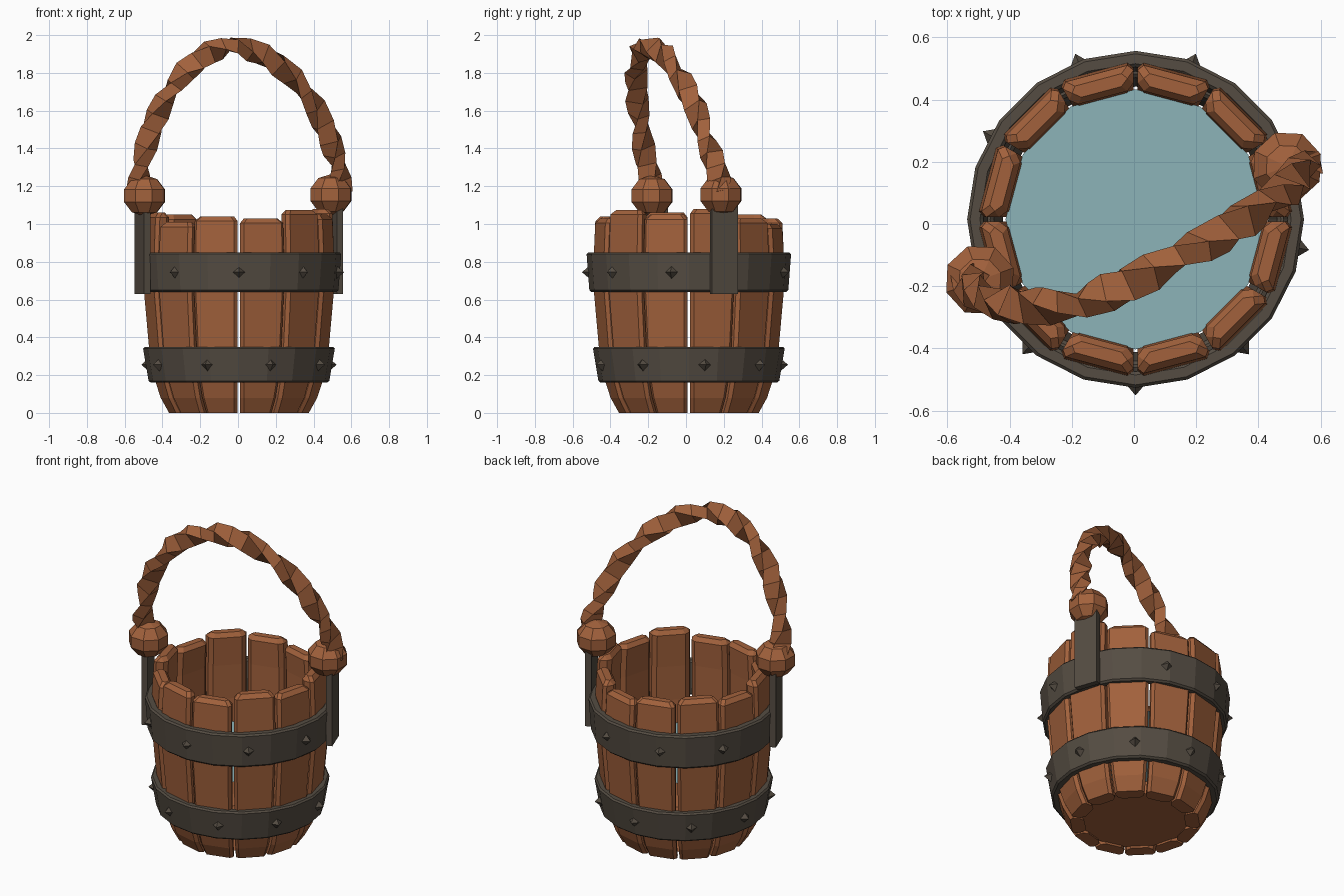
import bpy, bmesh, math
from mathutils import Vector, Matrix

if "Cube" in bpy.data.objects:
    bpy.data.objects.remove(bpy.data.objects["Cube"], do_unlink=True)

CENTRE = Vector((0.005, 0.015, 0))


def material(name, colour):
    m = bpy.data.materials.new(name)
    m.use_nodes = True
    m.diffuse_color = (*colour, 1)
    m.node_tree.nodes["Principled BSDF"].inputs["Base Color"].default_value = (*colour, 1)
    return m


WOOD = material("warm brown wood", (0.36, 0.12, 0.045))
IRON = material("dark iron", (0.09, 0.073, 0.055))
WATER = material("pale teal water", (0.262, 0.455, 0.485))


def finish(bm, name, mat, bevel=0):
    bmesh.ops.recalc_face_normals(bm, faces=bm.faces)
    mesh = bpy.data.meshes.new(name)
    bm.to_mesh(mesh)
    bm.free()
    mesh.materials.append(mat)
    ob = bpy.data.objects.new(name, mesh)
    bpy.context.collection.objects.link(ob)
    if bevel:
        mod = ob.modifiers.new("Chamfer", "BEVEL")
        mod.width, mod.segments = bevel, 1
        mod.limit_method, mod.angle_limit = "ANGLE", math.radians(40)


def loft(bm, rings, closed=False):
    """Skin a list of point rings, capping the ends unless closed."""
    loops = [[bm.verts.new(p) for p in ring] for ring in rings]
    pairs = list(zip(loops, loops[1:])) + ([(loops[-1], loops[0])] if closed else [])
    n = len(loops[0])
    for a, b in pairs:
        for i in range(n):
            j = (i + 1) % n
            bm.faces.new((a[i], a[j], b[j], b[i]))
    if not closed:
        bm.faces.new(loops[0])
        bm.faces.new(loops[-1])


def around(angle, radius, z):
    a = math.radians(angle)
    return CENTRE + Vector((radius * math.cos(a), radius * math.sin(a), z))


def circle(radius, z, sides):
    return [around(360 * i / sides, radius, z) for i in range(sides)]


# Staves: bulging planks with chamfered corners, each cut to its own height
PROFILE = [(0, 0.364), (0.08, 0.407), (0.16, 0.432), (0.35, 0.467), (0.64, 0.492), (0.85, 0.492)]
HEIGHTS = [1.08, 1.03, 1.0, 1.03, 1.05, 1.02, 1.06, 1.01, 1.04, 1.03, 1.075, 1.05]
THICK, GAP, CHAMFER, SLOPE = 0.08, 0.007, 0.02, math.tan(math.radians(15))


def stave_ring(radius, inset):
    inner, outer = radius - THICK + inset, radius - inset
    half = [(inner, CHAMFER), (inner + CHAMFER, 0), (outer - CHAMFER, 0), (outer, CHAMFER)]
    side = [(x, x * SLOPE - GAP - cut - inset) for x, cut in half]
    return [(x, -y) for x, y in side] + side[::-1]


for k, height in enumerate(HEIGHTS):
    turn = Matrix.Rotation(math.radians(15 + 30 * k), 3, "Z")
    levels = [(z, r, 0) for z, r in PROFILE] + [(height - 0.025, 0.485, 0), (height, 0.484, 0.02)]
    bm = bmesh.new()
    loft(bm, [[CENTRE + turn @ Vector((x, y, z)) for x, y in stave_ring(r, inset)]
              for z, r, inset in levels])
    finish(bm, f"stave_{k + 1}", WOOD)

# Floor and water surface
for name, mat, radius, z in (("bucket_floor", WOOD, 0.31, 0.02), ("water_surface", WATER, 0.418, 0.5)):
    bm = bmesh.new()
    bm.faces.new([bm.verts.new(p) for p in circle(radius, z, 12)])
    finish(bm, name, mat)


# Hoops with pointed studs
def hoop(name, z0, z1, r0, r1, stud_angles):
    band = 0.052
    bm = bmesh.new()
    outline = [(r0 - band, z0), (r0, z0), (r1, z1), (r1 - band, z1)]
    loft(bm, [circle(r, z, 20) for r, z in outline], closed=True)
    finish(bm, name, IRON, 0.01)
    bm = bmesh.new()
    for angle in stud_angles:
        place = (Matrix.Translation(around(angle, (r0 + r1) / 2 - 0.002, (z0 + z1) / 2))
                 @ Matrix.Rotation(math.radians(angle), 4, "Z")
                 @ Matrix.Rotation(math.pi / 2, 4, "Y"))
        bmesh.ops.create_cone(bm, cap_ends=True, segments=4, radius1=0.034, radius2=0,
                              depth=0.04, matrix=place @ Matrix.Translation((0, 0, 0.014)))
    finish(bm, name + "_studs", IRON)


# The upper hoop has no studs beside the straps
hoop("upper_hoop", 0.64, 0.85, 0.526, 0.542, [a for a in range(-90, 270, 40) if a not in (30, 190)])
hoop("lower_hoop", 0.16, 0.35, 0.477, 0.509, range(-70, 290, 40))

# Handle straps and knots on both sides
for side, angle, knot_at in (("left", 20, (0.492, 0.185, 1.155)), ("right", 200, (-0.495, -0.18, 1.15))):
    spin = Matrix.Rotation(math.radians(angle), 4, "Z")
    bm = bmesh.new()
    bmesh.ops.create_cube(bm, size=1, matrix=Matrix.Translation(around(angle, 0.543, 0.87))
                          @ spin @ Matrix.Diagonal((0.036, 0.145, 0.48, 1)))
    finish(bm, side + "_strap", IRON)
    bm = bmesh.new()
    bmesh.ops.create_uvsphere(bm, u_segments=8, v_segments=5, radius=0.121,
                              matrix=Matrix.Translation(knot_at) @ spin @ Matrix.Diagonal((1, 1, 0.9, 1)))
    finish(bm, side + "_knot", WOOD)

# Twisted rope handle
PATH = [Vector(p) for p in (
    (-0.53, -0.17, 1.18), (-0.515, -0.21, 1.32), (-0.46, -0.24, 1.5), (-0.39, -0.26, 1.66),
    (-0.28, -0.265, 1.81), (-0.15, -0.245, 1.91), (-0.02, -0.195, 1.945), (0.13, -0.115, 1.9),
    (0.29, -0.03, 1.78), (0.41, 0.05, 1.62), (0.49, 0.11, 1.44), (0.53, 0.16, 1.3),
    (0.55, 0.19, 1.17))]
points = [PATH[0]]
for a, b in zip(PATH, PATH[1:]):
    points += [(a + b) / 2, b]
rings = []
for i, p in enumerate(points):
    along = (points[min(i + 1, len(points) - 1)] - points[max(i - 1, 0)]).normalized()
    across = along.cross(Vector((0.35, -0.93, 0))).normalized()
    other = along.cross(across)
    twist = math.radians(38 * i)
    c, s = math.cos(twist), math.sin(twist)
    rings.append([p + across * (u * c - v * s) + other * (u * s + v * c)
                  for u, v in ((0.052, 0.036), (-0.052, 0.036), (-0.052, -0.036), (0.052, -0.036))])
bm = bmesh.new()
loft(bm, rings)
finish(bm, "rope_handle", WOOD)
